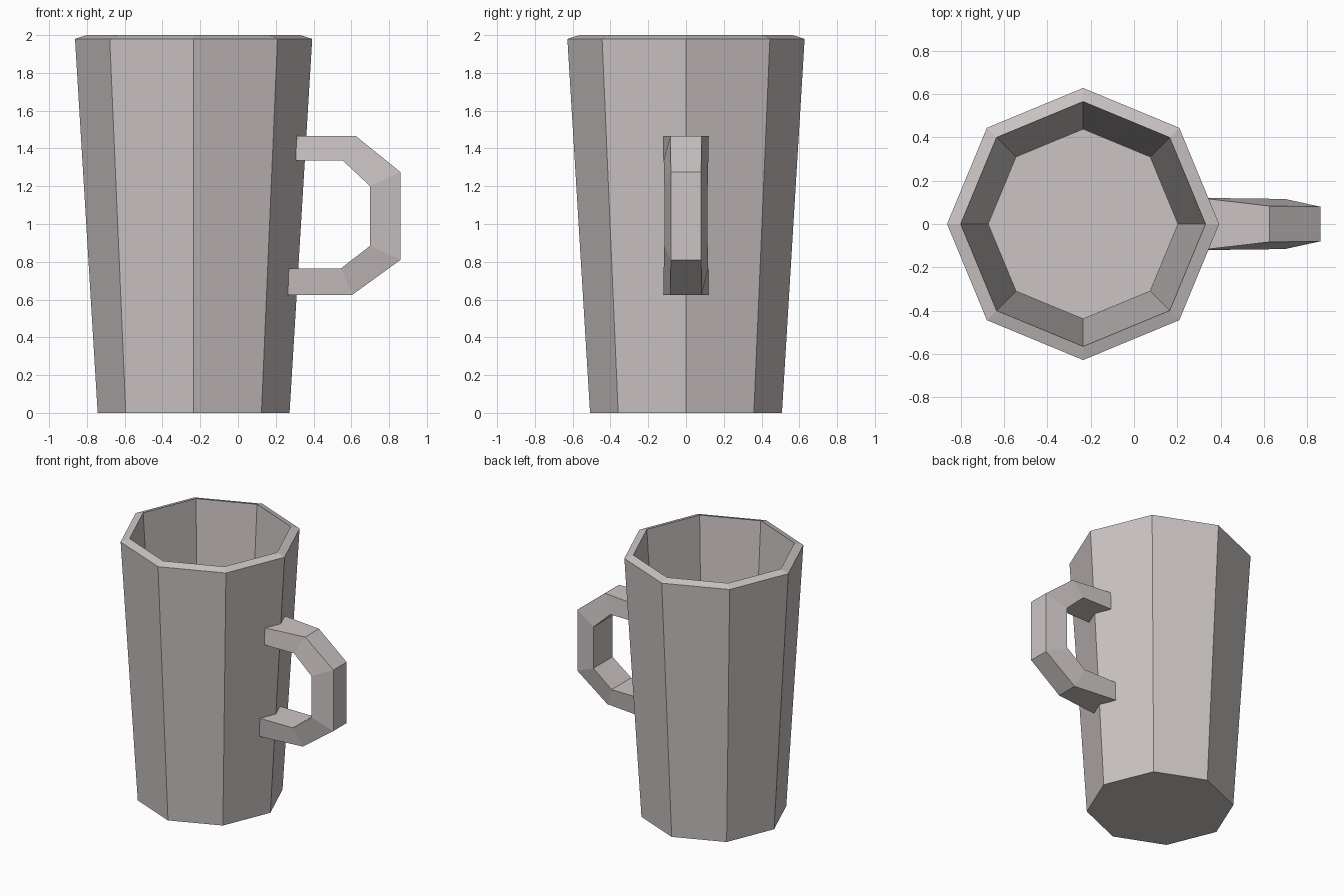
import bpy
import bmesh
from math import cos, sin, pi

cube = bpy.data.objects.get("Cube")
if cube:
    bpy.data.objects.remove(cube)

clay = bpy.data.materials.new("warm_grey_clay")
clay.use_nodes = True
colour = (0.60, 0.55, 0.55, 1)
clay.diffuse_color = colour
clay.node_tree.nodes["Principled BSDF"].inputs["Base Color"].default_value = colour


def finish(bm, name):
    """Turn a bmesh into a flat-shaded object."""
    bmesh.ops.recalc_face_normals(bm, faces=bm.faces)
    mesh = bpy.data.meshes.new(name)
    bm.to_mesh(mesh)
    bm.free()
    mesh.materials.append(clay)
    obj = bpy.data.objects.new(name, mesh)
    bpy.context.collection.objects.link(obj)
    return obj


def bridge(bm, a, b):
    """Join two closed loops of equal length with quads."""
    n = len(a)
    for i in range(n):
        j = (i + 1) % n
        bm.faces.new((a[i], a[j], b[j], b[i]))


# Mug body: octagonal rings from the base, over the sloped rim, to the inner floor
SIDES = 8
CENTRE_X = -0.235
body_profile = [(0.508, 0), (0.628, 1.98), (0.565, 2.0), (0.438, 0.06)]
bm = bmesh.new()
rings = []
for radius, z in body_profile:
    angles = [2 * pi * i / SIDES for i in range(SIDES)]
    rings.append([bm.verts.new((CENTRE_X + radius * cos(t), radius * sin(t), z))
                  for t in angles])
for lower, upper in zip(rings, rings[1:]):
    bridge(bm, lower, upper)
bm.faces.new(rings[0])
bm.faces.new(rings[-1])
finish(bm, "mug_body")

# Handle: trapezoid sections, each (outer x, z, half width), (inner x, z, half width)
handle_path = [
    ((0.308, 1.465, 0.12), (0.308, 1.335, 0.12)),
    ((0.625, 1.465, 0.083), (0.555, 1.335, 0.118)),
    ((0.86, 1.275, 0.08), (0.70, 1.20, 0.115)),
    ((0.86, 0.81, 0.08), (0.70, 0.885, 0.115)),
    ((0.605, 0.625, 0.083), (0.545, 0.765, 0.118)),
    ((0.265, 0.625, 0.12), (0.268, 0.765, 0.12)),
]
bm = bmesh.new()
sections = []
for (ox, oz, ow), (ix, iz, iw) in handle_path:
    corners = [(ox, -ow, oz), (ox, ow, oz), (ix, iw, iz), (ix, -iw, iz)]
    sections.append([bm.verts.new(c) for c in corners])
for a, b in zip(sections, sections[1:]):
    bridge(bm, a, b)
bm.faces.new(sections[0])
bm.faces.new(sections[-1])
finish(bm, "handle")
